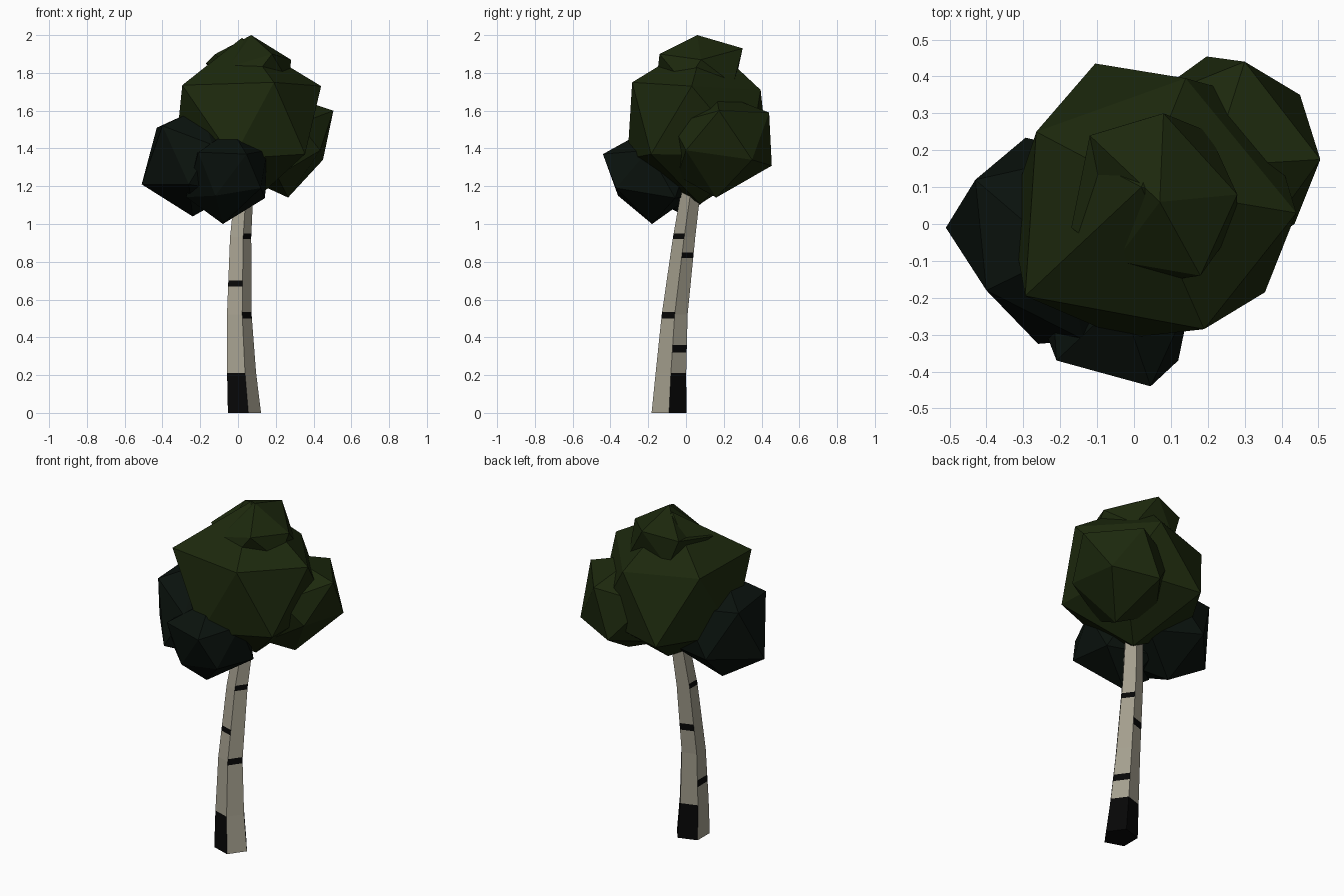
import bpy, bmesh, math
from mathutils import Vector, Matrix

if "Cube" in bpy.data.objects:
    bpy.data.objects.remove(bpy.data.objects["Cube"])


def material(name, rgb):
    m = bpy.data.materials.new(name)
    m.diffuse_color = (*rgb, 1)
    m.use_nodes = True
    m.node_tree.nodes["Principled BSDF"].inputs["Base Color"].default_value = m.diffuse_color
    return m


pale_bark = material("pale_bark", (0.37, 0.345, 0.27))
dark_bark = material("dark_bark", (0.002, 0.002, 0.002))
green_leaf = material("green_leaf", (0.012, 0.022, 0.004))
dark_leaf = material("dark_leaf", (0.003, 0.006, 0.004))


def add_object(name, bm, mats):
    bmesh.ops.recalc_face_normals(bm, faces=bm.faces[:])
    me = bpy.data.meshes.new(name)
    bm.to_mesh(me)
    bm.free()
    for m in mats:
        me.materials.append(m)
    ob = bpy.data.objects.new(name, me)
    bpy.context.collection.objects.link(ob)
    return ob


# Trunk: curved five-sided taper, stations are (z, x, y, radius)
STATIONS = [(0, 0.025, -0.09, 0.097), (0.21, 0.011, -0.08, 0.085),
            (0.52, 0.0, -0.06, 0.072), (0.93, 0.008, -0.01, 0.062),
            (1.15, 0.025, 0.022, 0.055), (1.3, 0.04, 0.05, 0.05)]

# Dark bark marks on each of the five sides, as (bottom, top)
MARKS = [
    [(0, 0.21), (0.32, 0.36), (0.82, 0.85)],   # back right
    [(0, 0.21), (0.66, 0.70)],                 # back
    [(0.32, 0.36), (0.92, 0.95)],              # left
    [(0, 0.21), (0.67, 0.70)],                 # front
    [(0.50, 0.535), (0.92, 0.95)],             # front right
]


def station(z):
    for p, q in zip(STATIONS, STATIONS[1:]):
        if z <= q[0]:
            t = (z - p[0]) / (q[0] - p[0])
            return [u + (v - u) * t for u, v in zip(p, q)]
    return STATIONS[-1]


levels = sorted({s[0] for s in STATIONS} | {z for side in MARKS for m in side for z in m})
bm = bmesh.new()
rings = []
for z in levels:
    _, x, y, r = station(z)
    rings.append([bm.verts.new((x + r * math.cos(math.tau * i / 5),
                                y + r * math.sin(math.tau * i / 5), z)) for i in range(5)])
for k in range(len(levels) - 1):
    mid = (levels[k] + levels[k + 1]) / 2
    for i in range(5):
        j = (i + 1) % 5
        f = bm.faces.new((rings[k][i], rings[k][j], rings[k + 1][j], rings[k + 1][i]))
        f.material_index = int(any(lo < mid < hi for lo, hi in MARKS[i]))
bm.faces.new(rings[0][::-1]).material_index = 1
bm.faces.new(rings[-1])
add_object("trunk", bm, [pale_bark, dark_bark])


# Leaf clump: icosahedron with one corner along a and a neighbouring corner towards b,
# then the nearest corners are pulled to the given points for an uneven outline
def leaf_clump(name, centre, size, a, b, mat, corners):
    az = Vector(a).normalized()
    ax = Vector(b)
    ax = (ax - ax.dot(az) * az).normalized()
    ay = az.cross(ax)
    turn = Matrix((ax, ay, az)).transposed().to_4x4()
    bm = bmesh.new()
    bmesh.ops.create_icosphere(bm, subdivisions=1, radius=1)
    bm.transform(Matrix.Translation(centre) @ Matrix.Diagonal((*size, 1)) @ turn)
    free = list(bm.verts)
    for c in corners:
        v = min(free, key=lambda w: (w.co - Vector(c)).length)
        v.co = c
        free.remove(v)
    add_object(name, bm, [mat])


leaf_clump("main_leaves", (0.045, 0.075, 1.545), (0.44, 0.44, 0.44),
           (0.15, -0.36, 0.205), (-0.34, -0.27, 0.19), green_leaf,
           [(0.19, -0.285, 1.75), (-0.295, -0.195, 1.735), (0.355, -0.185, 1.37),
            (0.44, 0.03, 1.73), (-0.105, 0.435, 1.34), (-0.265, 0.25, 1.72),
            (0.14, 0.395, 1.71), (0.02, 0.1, 1.985)])
leaf_clump("top_leaves", (0.065, 0.07, 1.82), (0.25, 0.255, 0.18),
           (0, 0, 1), (0.03, 1, 0), green_leaf,
           [(0.07, 0.06, 2.0), (0.08, 0.30, 1.93), (0.28, 0.08, 1.87),
            (0.18, -0.14, 1.90), (-0.12, 0.24, 1.90), (-0.17, -0.01, 1.85),
            (-0.05, -0.10, 1.83)])
leaf_clump("right_leaves", (0.26, 0.19, 1.42), (0.295, 0.295, 0.285),
           (0.245, -0.015, 0.18), (0.04, 0.25, 0.17), green_leaf,
           [(0.505, 0.175, 1.60), (0.45, 0.35, 1.34), (0.30, 0.44, 1.59),
            (0.265, 0.16, 1.14), (0.435, 0.0, 1.39)])
leaf_clump("left_leaves", (-0.215, -0.04, 1.33), (0.30, 0.30, 0.29),
           (-0.29, 0.03, -0.12), (-0.21, 0.16, 0.19), dark_leaf,
           [(-0.51, -0.01, 1.21), (-0.26, -0.325, 1.21), (-0.43, 0.12, 1.51),
            (-0.40, -0.18, 1.52), (-0.24, 0.0, 1.04)])
leaf_clump("front_leaves", (-0.04, -0.2, 1.25), (0.26, 0.26, 0.25),
           (0.085, -0.24, 0.12), (-0.17, -0.17, 0.13), dark_leaf,
           [(0.045, -0.44, 1.37), (-0.21, -0.37, 1.38), (0.12, -0.37, 1.19),
            (-0.12, -0.36, 1.15), (0.155, -0.2, 1.39), (-0.08, -0.18, 1.0)])
